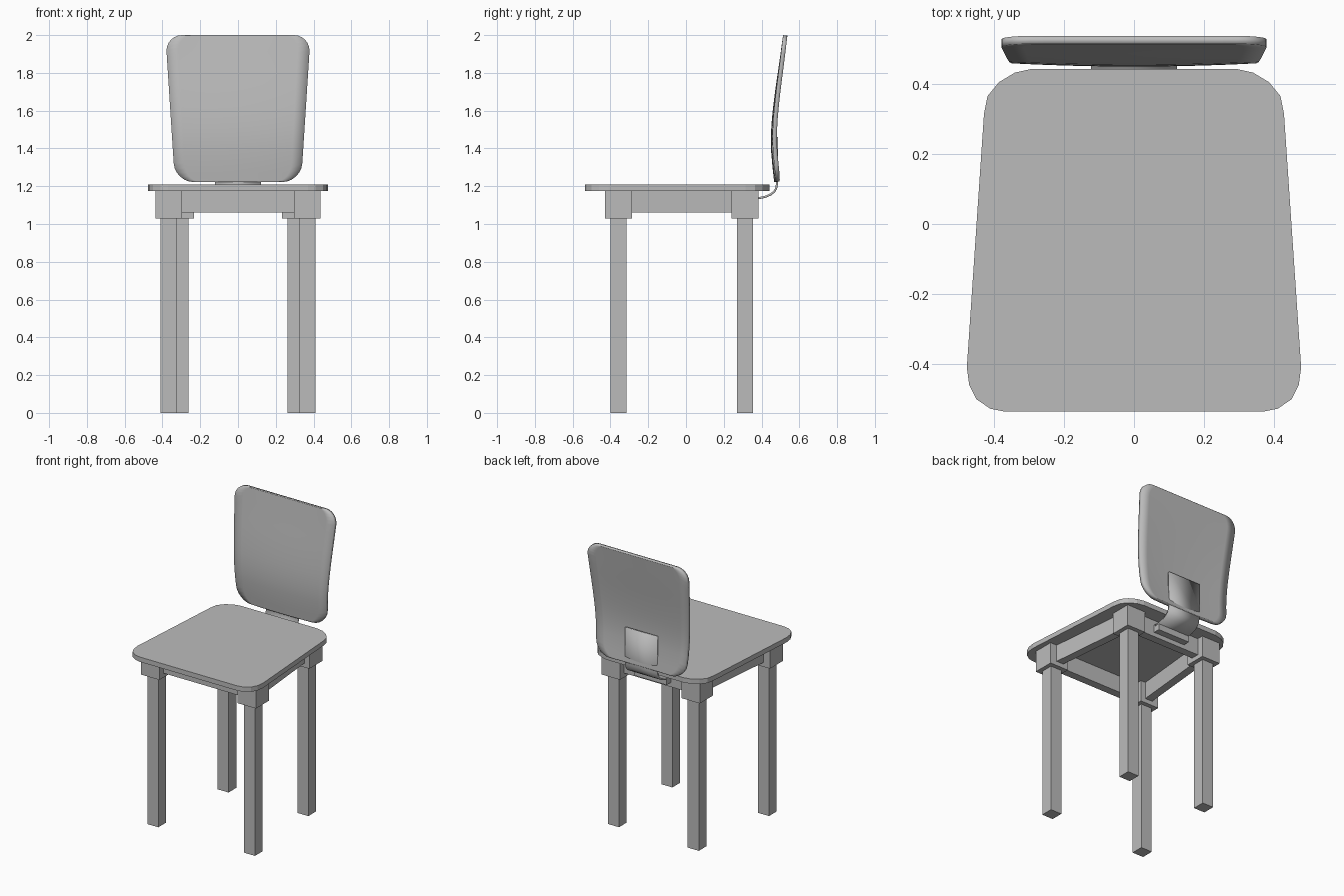
import bpy
import bmesh
import math
from mathutils import Vector

cube = bpy.data.objects.get("Cube")
if cube:
    bpy.data.objects.remove(cube, do_unlink=True)

grey = bpy.data.materials.new("plain grey")
grey.use_nodes = True
COLOUR = (0.5, 0.5, 0.5, 1)
grey.diffuse_color = COLOUR
grey.node_tree.nodes["Principled BSDF"].inputs["Base Color"].default_value = COLOUR


def make_object(name, bm):
    bmesh.ops.recalc_face_normals(bm, faces=bm.faces)
    mesh = bpy.data.meshes.new(name)
    bm.to_mesh(mesh)
    bm.free()
    mesh.materials.append(grey)
    obj = bpy.data.objects.new(name, mesh)
    bpy.context.collection.objects.link(obj)
    return obj


def smooth(obj):
    bpy.ops.object.select_all(action="DESELECT")
    obj.select_set(True)
    bpy.context.view_layer.objects.active = obj
    bpy.ops.object.shade_smooth_by_angle(angle=math.radians(35))


def prism(name, outline, bottom, top):
    """Extrude a horizontal outline from one height to another."""
    bm = bmesh.new()
    face = bm.faces.new([bm.verts.new((x, y, bottom)) for x, y in outline])
    raised = bmesh.ops.extrude_face_region(bm, geom=[face])["geom"]
    verts = [v for v in raised if isinstance(v, bmesh.types.BMVert)]
    bmesh.ops.translate(bm, verts=verts, vec=(0, 0, top - bottom))
    return make_object(name, bm)


def box(name, x, y, width, depth, bottom, top):
    w, d = width / 2, depth / 2
    return prism(name, [(x - w, y - d), (x + w, y - d), (x + w, y + d), (x - w, y + d)], bottom, top)


def apron(name, start, end, thickness=0.055):
    a, b = Vector(start), Vector(end)
    side = (b - a).normalized().orthogonal() * thickness / 2
    return prism(name, [a + side, b + side, b - side, a - side], 1.06, 1.176)


def sheet(name, rows, thickness):
    """Bridge rows of points into a curved sheet thickened towards the back."""
    bm = bmesh.new()
    grid = [[bm.verts.new(p) for p in row] for row in rows]
    for low, high in zip(grid, grid[1:]):
        for i in range(len(low) - 1):
            bm.faces.new((low[i], low[i + 1], high[i + 1], high[i]))
    front = bm.faces[:]
    bmesh.ops.recalc_face_normals(bm, faces=front)
    bm.normal_update()
    if sum(f.normal.y for f in front) > 0:
        bmesh.ops.reverse_faces(bm, faces=front)
    mesh_obj = make_sheet_object(name, bm)
    mod = mesh_obj.modifiers.new("thickness", "SOLIDIFY")
    mod.thickness = thickness
    mod.offset = -1
    smooth(mesh_obj)
    return mesh_obj


def make_sheet_object(name, bm):
    mesh = bpy.data.meshes.new(name)
    bm.to_mesh(mesh)
    bm.free()
    mesh.materials.append(grey)
    obj = bpy.data.objects.new(name, mesh)
    bpy.context.collection.objects.link(obj)
    return obj


# Legs with their corner blocks
front, back = (0.367, -0.358), (0.303, 0.312)
for place, (x, y) in (("front", front), ("back", back)):
    for side, s in (("left", 1), ("right", -1)):
        box(f"{place}_{side}_leg", s * x, y, 0.084, 0.084, 0, 1.05)
        box(f"{place}_{side}_block", s * x, y, 0.14, 0.143, 1.03, 1.176)

# Aprons under the seat
for place, (x, y) in (("front", front), ("back", back)):
    apron(f"{place}_apron", (-x, y), (x, y))
for side, s in (("left", 1), ("right", -1)):
    apron(f"{side}_apron", (s * front[0], front[1]), (s * back[0], back[1]))

# Tapered seat with rounded corners
half = [(0.37, -0.535), (0.41, -0.527), (0.45, -0.5), (0.47, -0.46), (0.477, -0.41),
        (0.428, 0.315), (0.418, 0.365), (0.385, 0.405), (0.34, 0.432), (0.29, 0.443)]
prism("seat", half + [(-x, y) for x, y in reversed(half)], 1.175, 1.208)


# Curved backrest
def lerp_profile(points, z):
    for (z0, y0), (z1, y1) in zip(points, points[1:]):
        if z <= z1 + 1e-6:
            t = (z - z0) / (z1 - z0)
            return y0 + (y1 - y0) * t
    return points[-1][1]


profile = [(1.22, 0.467), (1.3, 0.458), (1.38, 0.451), (1.45, 0.449), (1.53, 0.452),
           (1.6, 0.459), (1.7, 0.471), (1.85, 0.493), (2.0, 0.514)]
BOTTOM, TOP, R_LOW, R_HIGH = 1.222, 2.0, 0.1, 0.088
corner = [math.radians(15 * i) for i in range(7)]
levels = [(BOTTOM + R_LOW * (1 - math.cos(a)), R_LOW * (1 - math.sin(a))) for a in corner]
levels += [(1.32 + 0.06 * i, 0) for i in range(1, 10)]
levels += [(TOP - R_HIGH * (1 - math.cos(a)), R_HIGH * (1 - math.sin(a))) for a in reversed(corner)]
rows = []
for z, inset in levels:
    rise = (z - BOTTOM) / (TOP - BOTTOM)
    width = 0.334 + 0.05 * rise - inset
    bow = 0.012 * (1 - rise)
    y = lerp_profile(profile, z)
    rows.append([(u / 6 * width, y + bow * (u / 6 * width / 0.34) ** 2, z) for u in range(-6, 7)])
sheet("backrest", rows, 0.023)

# Bent strip holding the backrest, with its mount on the back apron
path = [(0.35, 1.14), (0.39, 1.143), (0.42, 1.15), (0.445, 1.161), (0.462, 1.174),
        (0.472, 1.19), (0.476, 1.21), (0.476, 1.24), (0.476, 1.46)]
sheet("back_strip", [[(-0.122, y, z), (0.122, y, z)] for y, z in path], 0.011)
box("strip_mount", 0, 0.36, 0.244, 0.05, 1.09, 1.141)
